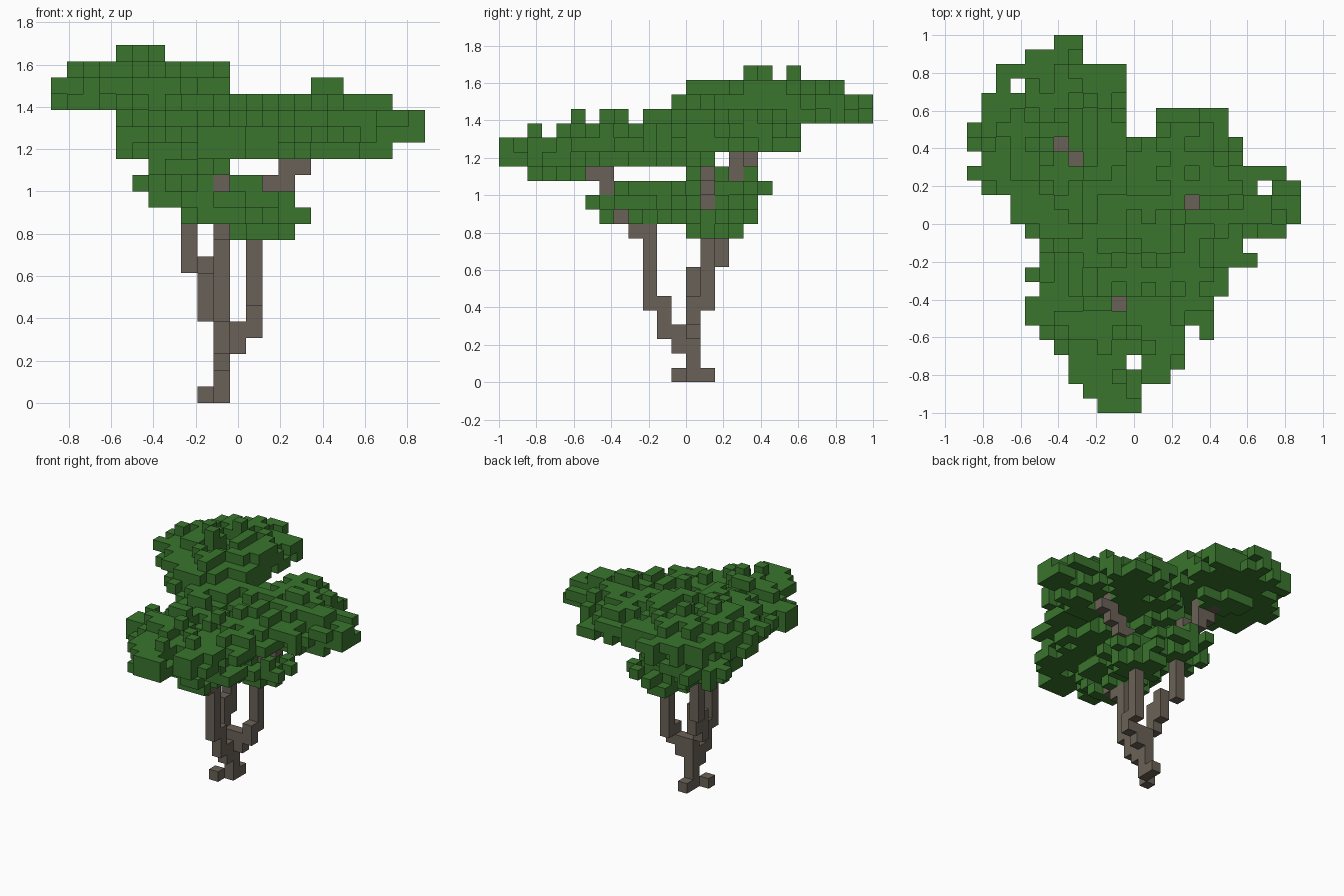
import bpy
import bmesh
import random
from mathutils import Vector

if "Cube" in bpy.data.objects:
    bpy.data.objects.remove(bpy.data.objects["Cube"], do_unlink=True)

random.seed(11)
NX, NY, NZ = 23, 26, 22
UNIT = 2 / NY


def material(name, colour):
    mat = bpy.data.materials.new(name)
    mat.use_nodes = True
    mat.diffuse_color = (*colour, 1)
    mat.node_tree.nodes["Principled BSDF"].inputs["Base Color"].default_value = (*colour, 1)
    return mat


bark = material("bark brown", (0.143, 0.121, 0.096))
leaf = material("leaf green", (0.042, 0.176, 0.027))


def column_run(*runs):
    """Vertical runs of blocks: (column, row, lowest, highest)."""
    return {(i, j, k) for i, j, low, high in runs for k in range(low, high + 1)}


# Layers of a leaf cluster from the bottom up: reach and density
WIDE = [(7, 0.85), (7, 0.97), (5, 0.6), (2, 0.25)]
SMALL = [(2, 1), (3, 1), (2, 0.85)]
HANGING = [(2, 0.9)]


def leaf_cluster(column, row, bottom, layers, east=7, west=7, north=7):
    """Diamond-shaped layers of blocks around a branch tip, thinning at the rim."""
    cells = set()
    for k, (reach, density) in enumerate(layers, bottom):
        for di in range(-min(reach, west), min(reach, east) + 1):
            for dj in range(-reach, min(reach, north) + 1):
                rim = min(1, (reach + 2 - abs(di) - abs(dj)) / 3)
                if random.random() < density * rim:
                    cells.add((column + di, row + dj, k))
    return cells


# Trunk and its three stepped branches
wood = {
    "trunk": column_run((10, 13, 0, 4), (9, 12, 0, 0), (10, 14, 0, 0)),
    "front_branch": column_run(
        (10, 12, 2, 3), (10, 11, 3, 5), (10, 10, 5, 10), (10, 9, 10, 11),
        (10, 8, 11, 13), (10, 7, 13, 15), (10, 6, 14, 14)),
    "left_branch": column_run(
        (11, 13, 3, 4), (12, 13, 4, 5), (12, 14, 5, 12), (13, 14, 12, 13),
        (14, 14, 13, 14), (15, 14, 14, 16), (16, 14, 15, 15)),
    "back_branch": column_run(
        (9, 13, 5, 7), (9, 14, 6, 8), (8, 15, 8, 14), (8, 16, 14, 15),
        (7, 16, 15, 15), (7, 17, 15, 17), (6, 17, 16, 17), (6, 18, 17, 18)),
}
wood_cells = set().union(*wood.values())

# Three wide clusters at the branch tips with a thin hanging layer, small ones below
foliage = {
    "front_canopy": leaf_cluster(10, 7, 15, WIDE, east=6, west=6)
    | leaf_cluster(8, 4, 14, HANGING),
    "left_canopy": leaf_cluster(15, 14, 16, WIDE, north=6)
    | leaf_cluster(18, 13, 15, HANGING),
    "back_canopy": leaf_cluster(6, 18, 18, WIDE, east=4, west=6)
    | leaf_cluster(6, 19, 17, HANGING),
    "middle_leaves": leaf_cluster(8, 12, 16, SMALL),
    "lower_left_leaves": leaf_cluster(12, 14, 10, SMALL),
    "lower_front_leaves": leaf_cluster(10, 9, 11, SMALL),
    "lower_back_leaves": leaf_cluster(8, 15, 12, SMALL),
}
# Outermost leaf tips
foliage["back_canopy"] |= column_run(
    (6, 25, 19, 19), (0, 18, 19, 19), (0, 16, 19, 19), (5, 17, 20, 21), (6, 20, 20, 21),
    *[(i, 23, 18 + i % 2, 19) for i in range(2, 11)])
foliage["left_canopy"] |= column_run((22, 14, 16, 17), (22, 13, 16, 17), (17, 20, 16, 16))
foliage["front_canopy"] |= column_run((9, 0, 15, 16), (10, 0, 15, 16), (11, 0, 15, 15))

# Branch tips stay open to the sky, and no block belongs to two parts
tips = {(10, 7): 15, (15, 14): 16, (6, 18): 18, (7, 17): 17}
taken = set(wood_cells)
for name in foliage:
    foliage[name] = {c for c in foliage[name]
                     if c not in taken and 0 <= c[0] < NX and c[2] <= tips.get(c[:2], NZ)
                     and 0 <= c[1] < NY}
    taken |= foliage[name]

AXES = [Vector((1, 0, 0)), Vector((0, 1, 0)), Vector((0, 0, 1))]


def build_blocks(name, cells, mat):
    """One mesh holding only the block faces that are not covered."""
    bm = bmesh.new()
    verts = {}

    def corner(p):
        key = tuple(round(2 * v) for v in p)
        if key not in verts:
            verts[key] = bm.verts.new(
                ((p.x - NX / 2) * UNIT, (p.y - NY / 2) * UNIT, p.z * UNIT))
        return verts[key]

    for cell in sorted(cells):
        middle = Vector(cell) + Vector((0.5, 0.5, 0.5))
        for a in range(3):
            for sign in (-1, 1):
                normal = AXES[a] * sign
                if tuple(int(c + n) for c, n in zip(cell, normal)) in taken:
                    continue
                u = AXES[(a + 1) % 3] / 2
                v = AXES[(a + 2) % 3] / 2 * sign
                face = middle + normal / 2
                bm.faces.new([corner(face + d) for d in (-u - v, u - v, u + v, v - u)])
    mesh = bpy.data.meshes.new(name)
    bm.to_mesh(mesh)
    bm.free()
    mesh.materials.append(mat)
    bpy.context.collection.objects.link(bpy.data.objects.new(name, mesh))


for parts, mat in ((wood, bark), (foliage, leaf)):
    for part, cells in parts.items():
        build_blocks(part, cells, mat)
